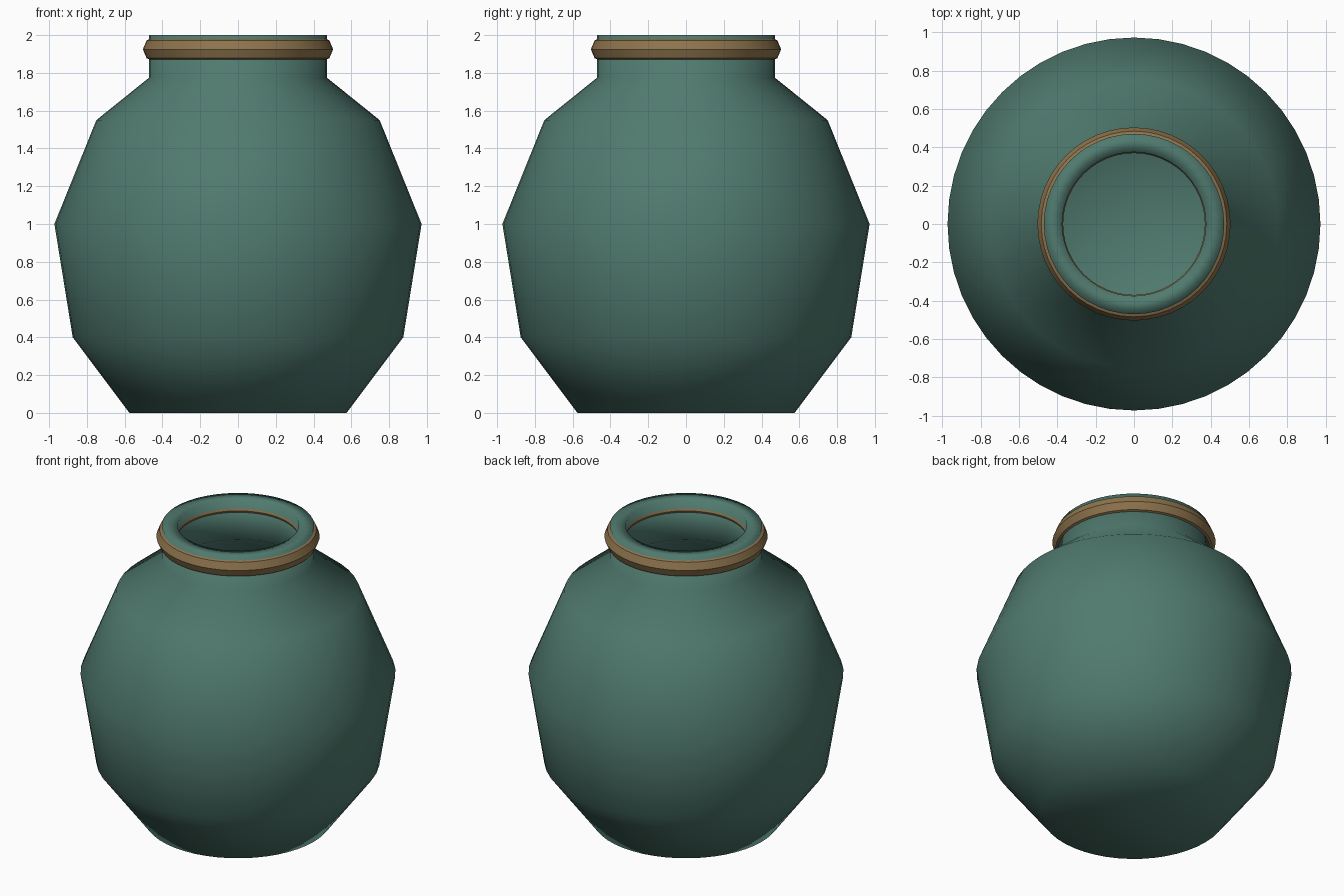
import bpy, bmesh, math
from mathutils import Vector

if "Cube" in bpy.data.objects:
    bpy.data.objects.remove(bpy.data.objects["Cube"])

SEGMENTS = 48


def make_material(name, rgb):
    mat = bpy.data.materials.new(name)
    mat.diffuse_color = (*rgb, 1.0)
    mat.use_nodes = True
    mat.node_tree.nodes["Principled BSDF"].inputs["Base Color"].default_value = mat.diffuse_color
    return mat


def lathe(name, profile, closed, mat):
    """Spin a list of (radius, height) points around the z axis."""
    bm = bmesh.new()
    verts = [bm.verts.new((r, 0, z)) for r, z in profile]
    pairs = list(zip(verts, verts[1:]))
    if closed:
        pairs.append((verts[-1], verts[0]))
    edges = [bm.edges.new(p) for p in pairs]
    bmesh.ops.spin(bm, geom=verts + edges, cent=(0, 0, 0), axis=(0, 0, 1),
                   angle=math.tau, steps=SEGMENTS, use_duplicate=False)
    bmesh.ops.remove_doubles(bm, verts=bm.verts, dist=1e-4)
    bmesh.ops.recalc_face_normals(bm, faces=bm.faces)
    # Make sure the widest face points outwards
    widest = max(bm.faces, key=lambda f: f.calc_center_median().xy.length)
    centre = widest.calc_center_median()
    if widest.normal.dot(Vector((centre.x, centre.y, 0))) < 0:
        bmesh.ops.reverse_faces(bm, faces=bm.faces)
    mesh = bpy.data.meshes.new(name)
    bm.to_mesh(mesh)
    bm.free()
    mesh.materials.append(mat)
    for poly in mesh.polygons:
        poly.use_smooth = True
    obj = bpy.data.objects.new(name, mesh)
    bpy.context.collection.objects.link(obj)
    return obj


glaze = make_material("green_glaze", (0.080, 0.195, 0.158))
brass = make_material("dull_brass", (0.27, 0.175, 0.075))

# Hollow pot: angular outline, smooth shaded, thick wall and flat floor
pot = lathe("pot_body", [(0, 0), (0.575, 0), (0.875, 0.4), (0.972, 1.0),
                         (0.75, 1.55), (0.47, 1.775), (0.47, 2.0)], False, glaze)
wall = pot.modifiers.new("wall", 'SOLIDIFY')
wall.thickness = 0.095
wall.offset = -1
wall.use_even_offset = True

# Eight-sided band around the neck, just breaking through the inner wall
section = [(0.4365 + 0.067 * math.cos(math.tau * i / 8),
            1.925 + 0.067 * math.sin(math.tau * i / 8)) for i in range(8)]
ring = lathe("neck_ring", section, True, brass)
bpy.context.view_layer.objects.active = ring
ring.select_set(True)
bpy.ops.object.shade_smooth_by_angle(angle=math.radians(30))
